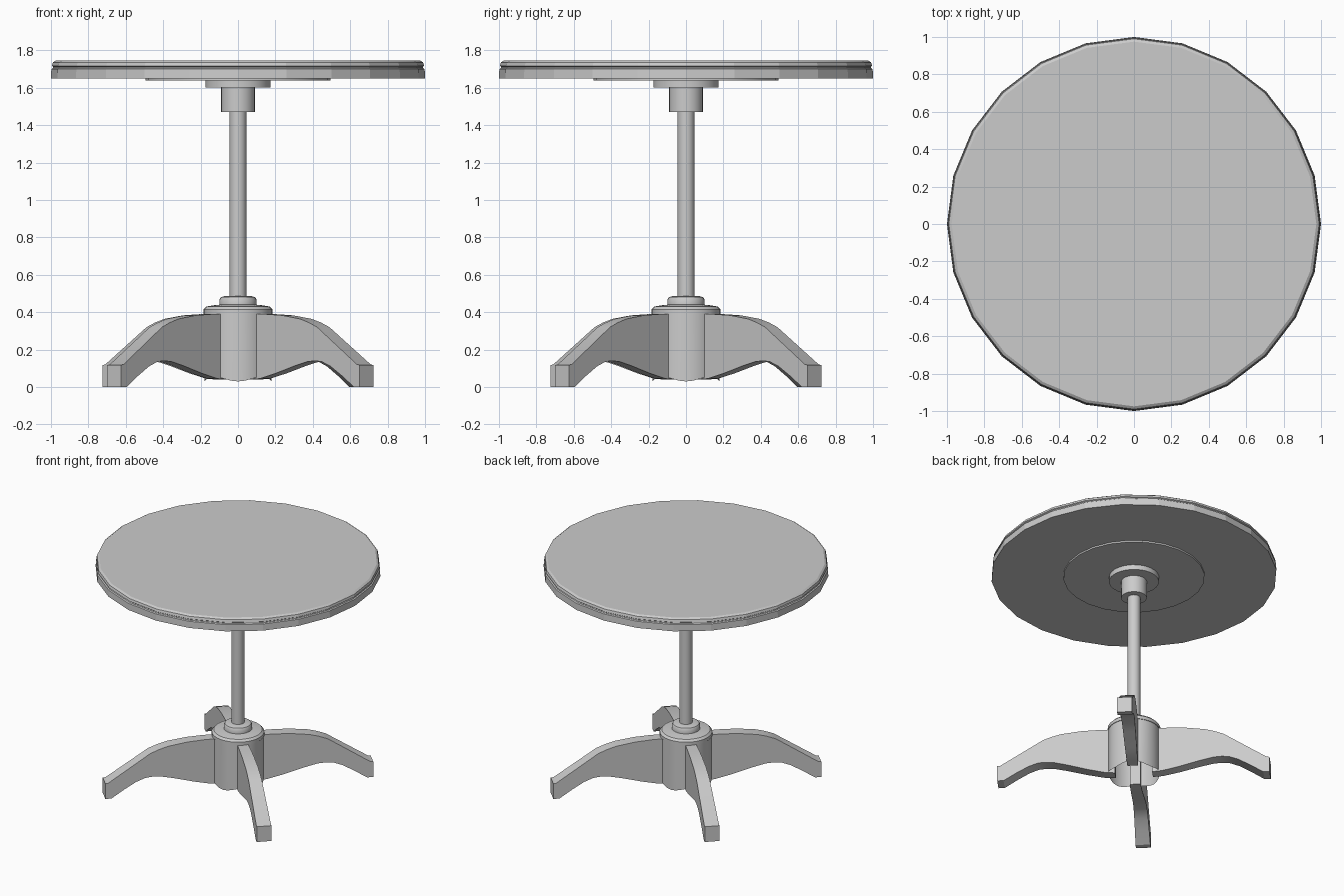
import bpy, bmesh
from math import sin, cos, pi

if "Cube" in bpy.data.objects:
    bpy.data.objects.remove(bpy.data.objects["Cube"])


def finish(name, bm, smooth=True, angle=30):
    me = bpy.data.meshes.new(name)
    bm.normal_update()
    bm.to_mesh(me)
    bm.free()
    ob = bpy.data.objects.new(name, me)
    bpy.context.collection.objects.link(ob)
    if smooth:
        bpy.ops.object.select_all(action='DESELECT')
        ob.select_set(True)
        bpy.context.view_layer.objects.active = ob
        bpy.ops.object.shade_smooth_by_angle(angle=angle * pi / 180)
    return ob


def lathe(name, profile, n=24, angle=30, bottom=True, top=True, z_offset=None):
    """Revolve (radius, z) points, bottom to top; z_offset(angle) bends the lowest ring."""
    bm = bmesh.new()
    rings = []
    for i, (r, z) in enumerate(profile):
        ring = []
        for k in range(n):
            a = 2 * pi * k / n
            dz = z_offset(a) if z_offset and i == 0 else 0
            ring.append(bm.verts.new((r * cos(a), r * sin(a), z + dz)))
        rings.append(ring)
    for lo, hi in zip(rings, rings[1:]):
        for k in range(n):
            j = (k + 1) % n
            bm.faces.new((lo[k], lo[j], hi[j], hi[k]))
    if bottom:
        bm.faces.new(rings[0][::-1])
    if top:
        bm.faces.new(rings[-1])
    return finish(name, bm, True, angle)


# Round top with a fine groove in its rim
lathe("table_top", [(1.0, 1.65), (0.998, 1.70), (0.99, 1.705), (0.988, 1.712),
                    (0.995, 1.717), (0.99, 1.735), (0.975, 1.745)], angle=12)

# Mounting plates and collar under the top
lathe("top_plate", [(0.495, 1.638), (0.495, 1.65)])
lathe("top_flange", [(0.175, 1.60), (0.175, 1.638)])
lathe("top_collar", [(0.09, 1.47), (0.09, 1.60)])

# Column
lathe("column", [(0.045, 0.40), (0.045, 1.48)])

# Stepped cap where the column enters the hub
lathe("hub_cap", [(0.185, 0.39), (0.185, 0.415), (0.17, 0.43), (0.13, 0.437),
                  (0.10, 0.44), (0.10, 0.465), (0.092, 0.48), (0.07, 0.487)])

# Hollow hub, open below, its rim rising towards each leg
lathe("hub", [(0.18, 0.03), (0.18, 0.39)], n=32, bottom=False, top=False,
      z_offset=lambda a: 0.025 * sin(2 * a) ** 2)

# Four legs: side profile as (distance from centre, z)
UPPER = [(0.13, 0.39), (0.25, 0.389), (0.368, 0.383), (0.504, 0.364),
         (0.57, 0.345), (0.633, 0.32), (0.935, 0.12), (0.955, 0.118)]
LOWER = [(0.955, 0.0), (0.911, 0.0), (0.82, 0.06), (0.735, 0.11), (0.67, 0.135),
         (0.62, 0.14), (0.56, 0.136), (0.47, 0.115), (0.32, 0.073), (0.2, 0.045), (0.13, 0.04)]


def leg(name, ang):
    bm = bmesh.new()
    c, s = cos(ang), sin(ang)

    def side(offset):
        return [bm.verts.new((d * c - offset(d) * s, d * s + offset(d) * c, z))
                for d, z in UPPER + LOWER]

    a = side(lambda d: -0.035)
    b = side(lambda d: 0.042 + 0.028 * (d - 0.17) / 0.785)
    bm.faces.new(a)
    bm.faces.new(b[::-1])
    for i in range(len(a)):
        j = (i + 1) % len(a)
        bm.faces.new((a[j], a[i], b[i], b[j]))
    bmesh.ops.recalc_face_normals(bm, faces=bm.faces)
    finish(name, bm)


for i, where in enumerate(("back_right", "back_left", "front_left", "front_right")):
    leg(where + "_leg", pi / 4 + i * pi / 2)
